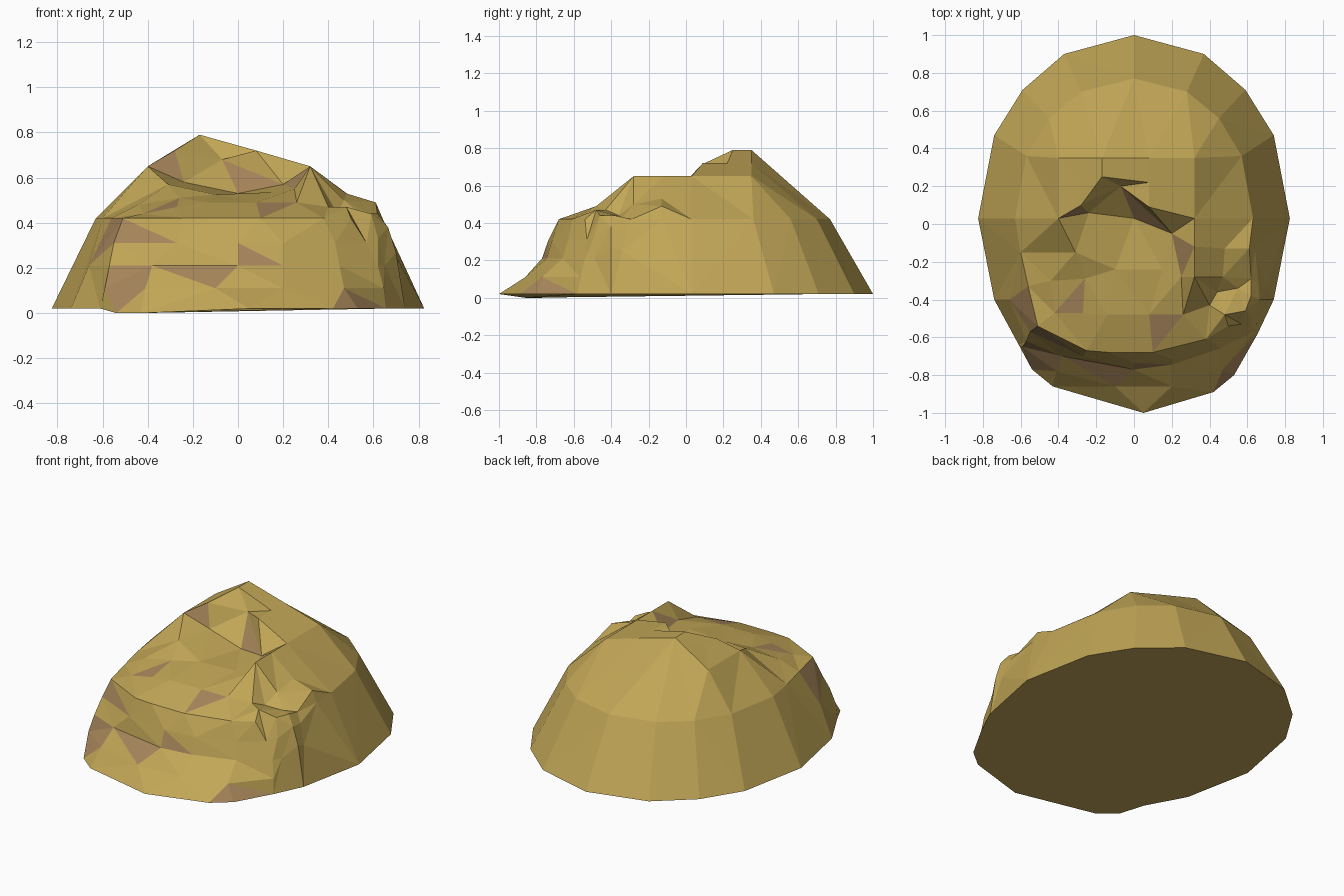
import bpy, bmesh, random
from mathutils import Vector
from mathutils.geometry import delaunay_2d_cdt

if "Cube" in bpy.data.objects:
    bpy.data.objects.remove(bpy.data.objects["Cube"])

random.seed(4)
points, edges = [], []


def contour(pts, z=None, closed=False):
    """Add a break line; points are (x, y, z), or (x, y) at one shared height."""
    ids = []
    for p in pts:
        p = Vector((p[0], p[1], p[2] if len(p) > 2 else z))
        old = [i for i, q in enumerate(points) if (q - p).xy.length < 0.001]
        if old:
            ids.append(old[0])
        else:
            points.append(p)
            ids.append(len(points) - 1)
    edges.extend((a, b) for a, b in zip(ids, ids[1:]))
    if closed:
        edges.append((ids[-1], ids[0]))


def arch(half):
    """Mirror a right half that ends on the centre line."""
    return half + [(-x, y) for x, y in reversed(half[:-1])]


# Foot of the mound: symmetrical back, slumped toe at the front
contour(arch([(.825, .03), (.74, .47), (.59, .71), (.37, .9), (0, 1)]) + [
    (-.74, -.4), (-.61, -.64), (-.54, -.77, 0), (-.43, -.86, 0), (.05, -1),
    (.42, -.89), (.53, -.8), (.655, -.58), (.74, -.4)], .02, True)

# Shoulder of the dome
contour([(.62, -.29), (.64, -.13)]
        + arch([(.63, .03), (.57, .36), (.45, .56), (.28, .70), (0, .77)])
        + [(-.6, -.15), (-.56, -.33)], .42)

# Summit ridge and crown of the dome
contour([(-.4, .03, .65), (-.4, .35, .65), (-.17, .35, .79), (.08, .35, .72),
         (.32, .35, .65), (.32, .03, .65), (.32, -.12, .65), (.32, -.28, .65),
         (.4, -.43, .47)])

# Swelling on the right flank
contour([(.32, -.12, .65), (.48, -.13, .53), (.61, -.13, .49)])
contour([(.48, -.13, .53), (.47, -.28, .5)])

# Head wall of the slide: upper rim, then its foot
contour([(-.4, .03, .65), (-.28, .1, .72), (-.28, .22, .72), (-.17, .25, .79),
         (.08, .22, .72), (.08, .09, .72), (.32, .03, .65)])
contour([(-.28, .1, .72), (-.07, .2, .68), (.2, -.05, .57)])
contour([(-.4, .03, .65), (-.24, .06, .58), (0, .03, .53), (.2, -.05, .57)])

# Gully sides and floor
contour([(-.4, .03, .65), (-.31, -.15, .57), (-.26, -.29, .51), (-.27, -.47, .47),
         (-.25, -.67, .42)])
contour([(.2, -.05, .57), (.25, -.28, .55), (.26, -.48, .49), (.38, -.61, .42)])
contour([(-.1, -.24, .525), (.15, -.24, .535)])
contour([(-.14, -.48, .49), (.08, -.48, .49)])
contour([(-.44, -.3, .48), (-.42, -.47, .44)])

# Upper scarp lip, bulging face and foot of the scarp
contour([(-.51, -.54), (-.25, -.67), (-.13, -.68), (.1, -.68), (.38, -.61),
         (.5, -.54)], .42)
contour([(-.55, -.57), (-.27, -.70), (0, -.735), (.2, -.715), (.43, -.63),
         (.57, -.53)], .31)
contour([(-.66, -.4), (-.57, -.62), (-.38, -.70), (0, -.77), (.2, -.745), (.45, -.66),
         (.62, -.54)], .21)

# Lower lobe, halfway down
contour([(-.59, -.65), (-.41, -.78), (-.1, -.86), (.2, -.86), (.47, -.77),
         (.645, -.565)], .11)

# Rubble heap at the right edge
contour([(.44, -.36, .44), (.55, -.34, .43), (.62, -.38, .44), (.59, -.46, .44),
         (.48, -.48, .47)], closed=True)
contour([(.66, -.32, .37), (.665, -.4, .38), (.62, -.49, .33)])
contour([(.7, -.34, .25), (.7, -.4, .27), (.65, -.49, .21)])

# Span the break lines with facets
co, _, tris, origin, _, _ = delaunay_2d_cdt([p.xy for p in points], edges, [], 1, 1e-4)
bm = bmesh.new()
verts = []
for xy, src in zip(co, origin):
    near = points[src[0]] if src else min(points, key=lambda p: (p.xy - xy).length)
    verts.append(bm.verts.new((xy.x, xy.y, near.z)))
for t in tris:
    bm.faces.new([verts[i] for i in t])
bmesh.ops.join_triangles(bm, faces=bm.faces[:], angle_face_threshold=.3,
                         angle_shape_threshold=.8)

# Scattered redder facets on the slide side
for f in bm.faces:
    c = f.calc_center_median()
    if c.y < .1 and abs(c.x) < .58 and random.random() < .16:
        f.material_index = 1

# Flat underside
rim = [e for e in bm.edges if e.is_boundary]
for f in bmesh.ops.holes_fill(bm, edges=rim, sides=0)["faces"]:
    f.material_index = 0
bmesh.ops.recalc_face_normals(bm, faces=bm.faces[:])

mesh = bpy.data.meshes.new("landslide_mound")
bm.to_mesh(mesh)
bm.free()
mound = bpy.data.objects.new("landslide_mound", mesh)
bpy.context.collection.objects.link(mound)
for name, colour in (("dry_earth", (.54, .385, .095, 1)), ("red_earth", (.39, .24, .105, 1))):
    mat = bpy.data.materials.new(name)
    mat.diffuse_color = colour
    mat.use_nodes = True
    mat.node_tree.nodes["Principled BSDF"].inputs["Base Color"].default_value = mat.diffuse_color
    mesh.materials.append(mat)
